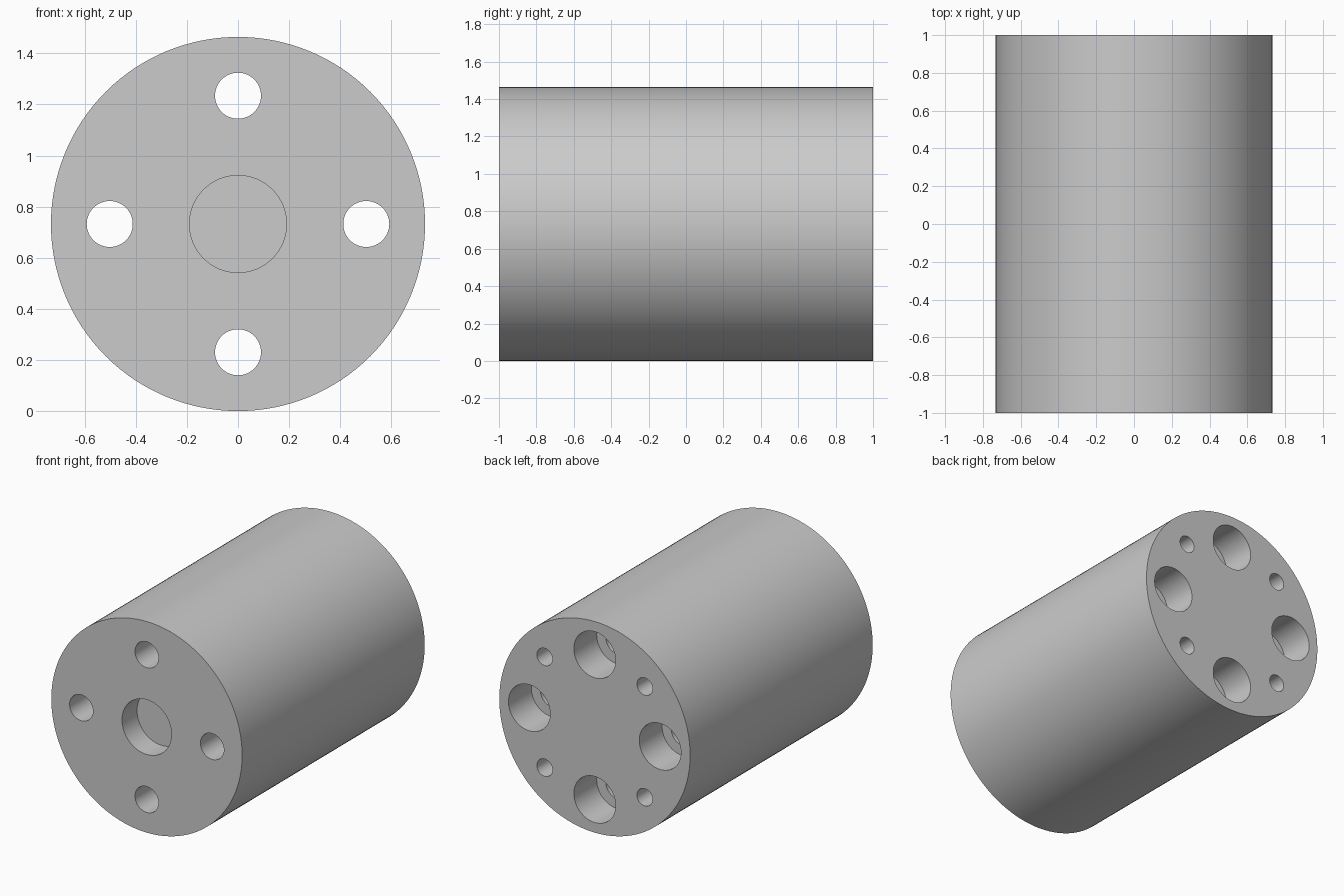
import bpy, math

cube = bpy.data.objects.get("Cube")
if cube:
    bpy.data.objects.remove(cube, do_unlink=True)

RADIUS, HALF = 0.732, 1.0
OVER = 0.1  # how far cutters stick out of the end faces

grey = bpy.data.materials.new("light_grey")
grey.use_nodes = True
colour = (0.6, 0.6, 0.6, 1)
grey.diffuse_color = colour
grey.node_tree.nodes["Principled BSDF"].inputs["Base Color"].default_value = colour


def rod(name, radius, y0, y1, x=0, z=0, sides=64):
    """Cylinder along y from y0 to y1, placed relative to the body axis."""
    bpy.ops.mesh.primitive_cylinder_add(
        vertices=sides, radius=radius, depth=y1 - y0,
        location=(x, (y0 + y1) / 2, RADIUS + z), rotation=(math.pi / 2, 0, 0))
    obj = bpy.context.object
    obj.name = name
    return obj


# Main cylinder
body = rod("cylinder_body", RADIUS, -HALF, HALF, sides=128)
body.data.materials.append(grey)

# Blind centre bore in the front
cutters = [rod("centre_bore_cutter", 0.19, -HALF - OVER, -HALF + 0.165)]

for i in range(4):
    # Through holes with counterbores in the back
    a = i * math.pi / 2
    x, z = 0.502 * math.cos(a), 0.502 * math.sin(a)
    cutters.append(rod("bolt_hole_cutter", 0.09, -HALF - OVER, HALF + OVER, x, z))
    cutters.append(rod("counterbore_cutter", 0.16, HALF - 0.25, HALF + OVER, x, z))
    # Small blind holes between them in the back
    a += math.pi / 4
    x, z = 0.543 * math.cos(a), 0.543 * math.sin(a)
    cutters.append(rod("small_hole_cutter", 0.06, HALF - 0.4, HALF + OVER, x, z, 48))

# Cut all holes, then drop the cutters
for cutter in cutters:
    mod = body.modifiers.new(cutter.name, 'BOOLEAN')
    mod.operation = 'DIFFERENCE'
    mod.solver = 'EXACT'
    mod.object = cutter
    cutter.hide_render = True

bpy.ops.object.select_all(action='DESELECT')
body.select_set(True)
bpy.context.view_layer.objects.active = body
for mod in list(body.modifiers):
    bpy.ops.object.modifier_apply(modifier=mod.name)
for cutter in cutters:
    bpy.data.objects.remove(cutter, do_unlink=True)

# Smooth walls, crisp rims
bpy.ops.object.shade_smooth_by_angle(angle=math.radians(30))
